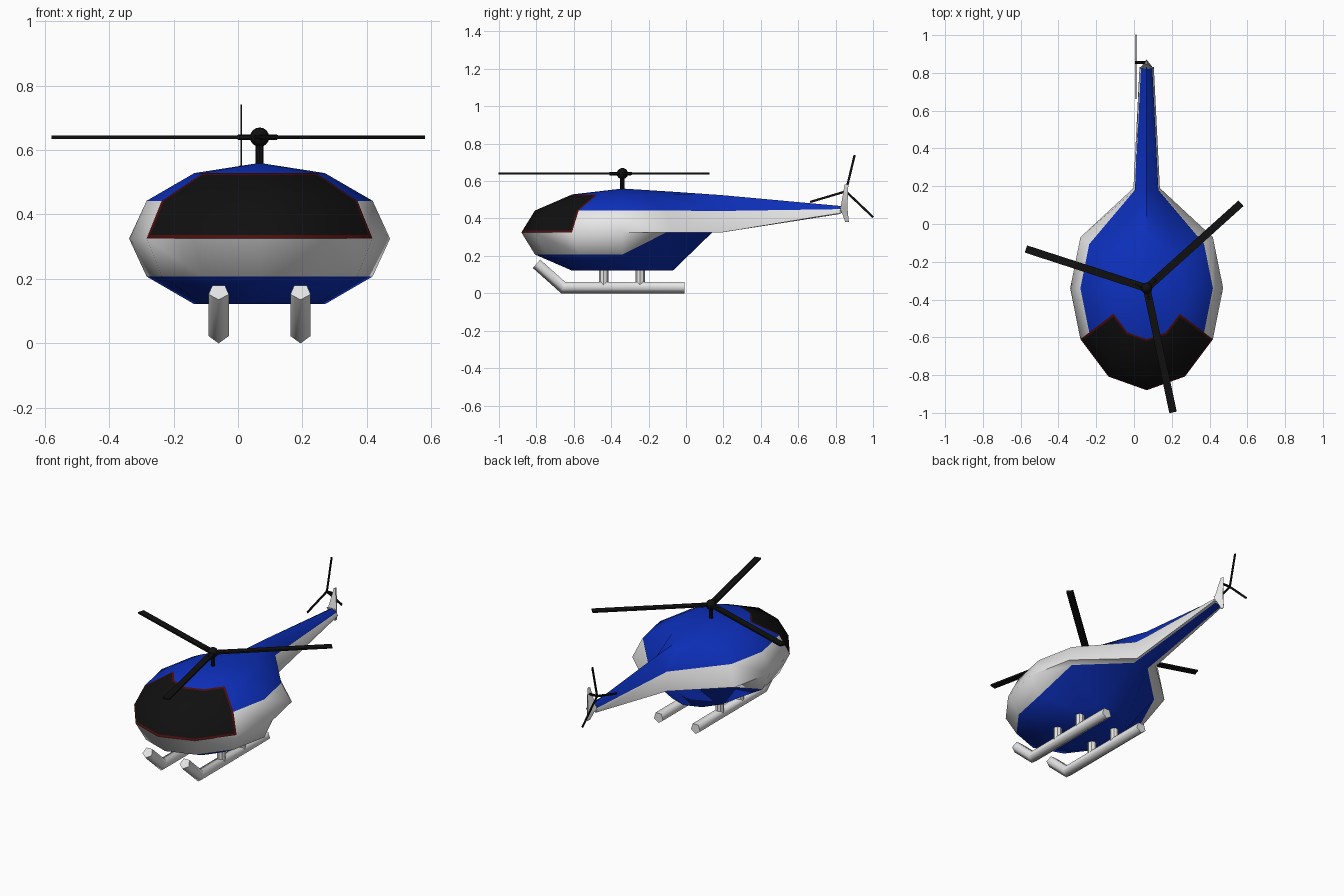
import bpy, bmesh, math
from mathutils import Vector, Matrix

if "Cube" in bpy.data.objects:
    bpy.data.objects.remove(bpy.data.objects["Cube"])

CX, CY, CZ = 0.067, -0.34, 0.325      # centre of the cabin


def material(name, rgb, rough=0.6):
    m = bpy.data.materials.new(name)
    m.use_nodes = True
    m.diffuse_color = (*rgb, 1)
    b = m.node_tree.nodes["Principled BSDF"]
    b.inputs["Base Color"].default_value = (*rgb, 1)
    b.inputs["Roughness"].default_value = rough
    return m


BLUE = material("blue paint", (0.004, 0.03, 0.52))
WHITE = material("white paint", (0.8, 0.8, 0.8))
BLACK = material("black", (0.005, 0.005, 0.005))
RED = material("dark red trim", (0.07, 0.004, 0.004))


def finish(bm, name, mats, smooth=40):
    bmesh.ops.recalc_face_normals(bm, faces=bm.faces)
    me = bpy.data.meshes.new(name)
    bm.to_mesh(me)
    bm.free()
    ob = bpy.data.objects.new(name, me)
    bpy.context.collection.objects.link(ob)
    for m in mats:
        me.materials.append(m)
    bpy.ops.object.select_all(action='DESELECT')
    ob.select_set(True)
    bpy.context.view_layer.objects.active = ob
    bpy.ops.object.shade_smooth_by_angle(angle=math.radians(smooth))
    return ob


def rod(name, a, b, r, mat, sides=8):
    a, b = Vector(a), Vector(b)
    bm = bmesh.new()
    turn = (b - a).to_track_quat('Z', 'Y').to_matrix().to_4x4()
    bmesh.ops.create_cone(bm, cap_ends=True, segments=sides, radius1=r, radius2=r,
                          depth=(b - a).length,
                          matrix=Matrix.Translation((a + b) / 2) @ turn)
    return finish(bm, name, [mat])


def blade(name, centre, turn, length, width, thick):
    # flat bar running out along local x
    bm = bmesh.new()
    bmesh.ops.create_cube(bm, size=1)
    bm.transform(Matrix.Translation(centre) @ turn @ Matrix.Translation((length / 2, 0, 0))
                 @ Matrix.Diagonal((length, width, thick, 1)))
    return finish(bm, name, [BLACK])


def hull(name, pts, mat):
    bm = bmesh.new()
    for p in pts:
        bm.verts.new(p)
    bmesh.ops.convex_hull(bm, input=bm.verts)
    return finish(bm, name, [mat])


# --- Fuselage: 12-sided ellipsoid, flat belly, rear drawn out into the tail ---
bm = bmesh.new()
LATS = (60, 30, 0, -30, -60)
# rear vertices pulled towards the tail: (lat, steps from nose) -> half width, y, z
MOVED = {(60, 6): (0, -0.07, 0.543), (30, 5): (0.062, 0.18, 0.44), (30, 6): (0, 0.19, 0.525),
         (0, 5): (0.07, 0.19, 0.325), (-30, 4): (0.304, -0.106, 0.325),
         (-30, 5): (0.05, 0.14, 0.325), (-30, 6): (0, 0.14, 0.325)}
ring = {}
for lat in LATS:
    for k in range(12):
        if lat == 0 and k == 6:
            continue
        c, s = math.cos(math.radians(lat)), math.sin(math.radians(lat))
        a = math.radians(30 * k)
        p = (0.405 * c * math.sin(a), CY - 0.54 * c * math.cos(a), CZ + 0.235 * s)
        key = (lat, min(k, 12 - k))
        if key in MOVED:
            w, y, z = MOVED[key]
            p = (w if k < 6 else -w, y, z)
        ring[lat, k] = bm.verts.new((CX + p[0], p[1], p[2]))
pole = bm.verts.new((CX, CY, CZ + 0.235))


def face(vs, mat):
    f = bm.faces.new(vs)
    f.material_index = mat
    return f


glass = []
for k in range(12):
    n = (k + 1) % 12
    face((pole, ring[60, k], ring[60, n]), 0)
    for hi, lo in zip(LATS, LATS[1:]):
        if k in (5, 6) and (hi, lo) in ((30, 0), (0, -30)):
            continue                               # tail joins here
        f = face((ring[hi, k], ring[lo, k], ring[lo, n], ring[hi, n]),
                 1 if abs(hi + lo) == 30 else 0)
        if k in (0, 1, 10, 11) and lo >= 0:        # front sector is the windscreen
            glass.append(f)
face([ring[-60, k] for k in range(12)], 0)

# tail boom: eight-point loop bridged to a smaller one
loop = [ring[30, 5], ring[30, 6], ring[30, 7], ring[0, 7],
        ring[-30, 7], ring[-30, 6], ring[-30, 5], ring[0, 5]]
TIP = ((0.03, 0.825, 0.45), (0, 0.835, 0.466), (-0.03, 0.825, 0.45), (-0.038, 0.83, 0.43),
       (-0.025, 0.825, 0.424), (0, 0.825, 0.424), (0.025, 0.825, 0.424), (0.038, 0.83, 0.43))
tip = [bm.verts.new((CX + x, y, z)) for x, y, z in TIP]
for i in range(8):
    j = (i + 1) % 8
    face((loop[i], loop[j], tip[j], tip[i]), 0 if i in (0, 1, 4, 5) else 1)
face(tip, 1)

# windscreen with a narrow trim
bmesh.ops.recalc_face_normals(bm, faces=bm.faces)
trim = bmesh.ops.inset_region(bm, faces=glass, thickness=0.012, use_even_offset=True)
for f in glass:
    f.material_index = 2
for f in trim["faces"]:
    f.material_index = 3
finish(bm, "fuselage", [BLUE, WHITE, BLACK, RED], 50)

# --- Tail fin: two tapering halves swept backwards ---
for name, z0, z1, y1 in (("upper_fin", 0.43, 0.582, 0.852), ("lower_fin", 0.465, 0.382, 0.855)):
    hull(name, [(CX - 0.037, 0.822, z0), (CX + 0.037, 0.822, z0), (CX, 0.862, z0),
                (CX - 0.005, y1 - 0.004, z1), (CX + 0.005, y1 - 0.004, z1),
                (CX, y1 + 0.016, z1)], WHITE)

# --- Main rotor ---
HUB = Vector((CX, CY, 0.64))
rod("rotor_mast", (CX, CY, 0.54), HUB, 0.012, BLACK)
bm = bmesh.new()
bmesh.ops.create_uvsphere(bm, u_segments=12, v_segments=8, radius=0.03,
                          matrix=Matrix.Translation(HUB))
finish(bm, "rotor_hub", [BLACK])
for i in range(3):
    turn = Matrix.Rotation(math.radians(42 + 120 * i), 4, 'Z')
    blade(f"rotor_blade_{i + 1}", HUB, turn, 0.672, 0.04, 0.01)
    rod(f"blade_root_{i + 1}", HUB, HUB + turn @ Vector((0.07, 0, 0)), 0.009, BLACK)

# --- Tail rotor, on the right side of the fin ---
TAIL_HUB = Vector((0.01, 0.855, 0.545))
rod("tail_rotor_shaft", TAIL_HUB - Vector((0.006, 0, 0)), (CX, 0.855, 0.545), 0.007, BLACK)
upright = Matrix.Rotation(math.radians(90), 4, 'Z') @ Matrix.Rotation(math.radians(90), 4, 'X')
for i in range(3):
    turn = upright @ Matrix.Rotation(math.radians(76.5 + 120 * i), 4, 'Z')
    blade(f"tail_rotor_blade_{i + 1}", TAIL_HUB, turn, 0.2, 0.012, 0.006)

# --- Landing skids: five-sided tubes with upturned fronts ---
R = 0.033
PATH = [Vector((0, -0.008, R)), Vector((0, -0.655, R)), Vector((0, -0.797, 0.16))]
for side, sx in (("left", 1), ("right", -1)):
    x = CX + sx * 0.127
    bm = bmesh.new()
    rings = []
    for i, p in enumerate(PATH):
        d0 = (PATH[max(i, 1)] - PATH[max(i, 1) - 1]).normalized()
        d1 = (PATH[min(i + 1, 2)] - PATH[min(i, 1)]).normalized()
        d = (d0 + d1).normalized()
        up = Vector((0, d.z, -d.y)) / d.dot(d0)    # mitred at the bend
        row = []
        for k in range(5):
            a = math.tau * k / 5
            q = p - up * R * math.cos(a)
            row.append(bm.verts.new((x + R * math.sin(a), q.y, q.z)))
        rings.append(row)
    for a, b in zip(rings, rings[1:]):
        for k in range(5):
            bm.faces.new((a[k], a[(k + 1) % 5], b[(k + 1) % 5], b[k]))
    bm.faces.new(rings[0])
    bm.faces.new(rings[-1])
    finish(bm, f"{side}_skid", [WHITE], 75)
    for end, y in (("front", -0.44), ("rear", -0.245)):
        rod(f"{side}_{end}_strut", (x, y, 0.04), (x, y, 0.14), 0.025, WHITE)
